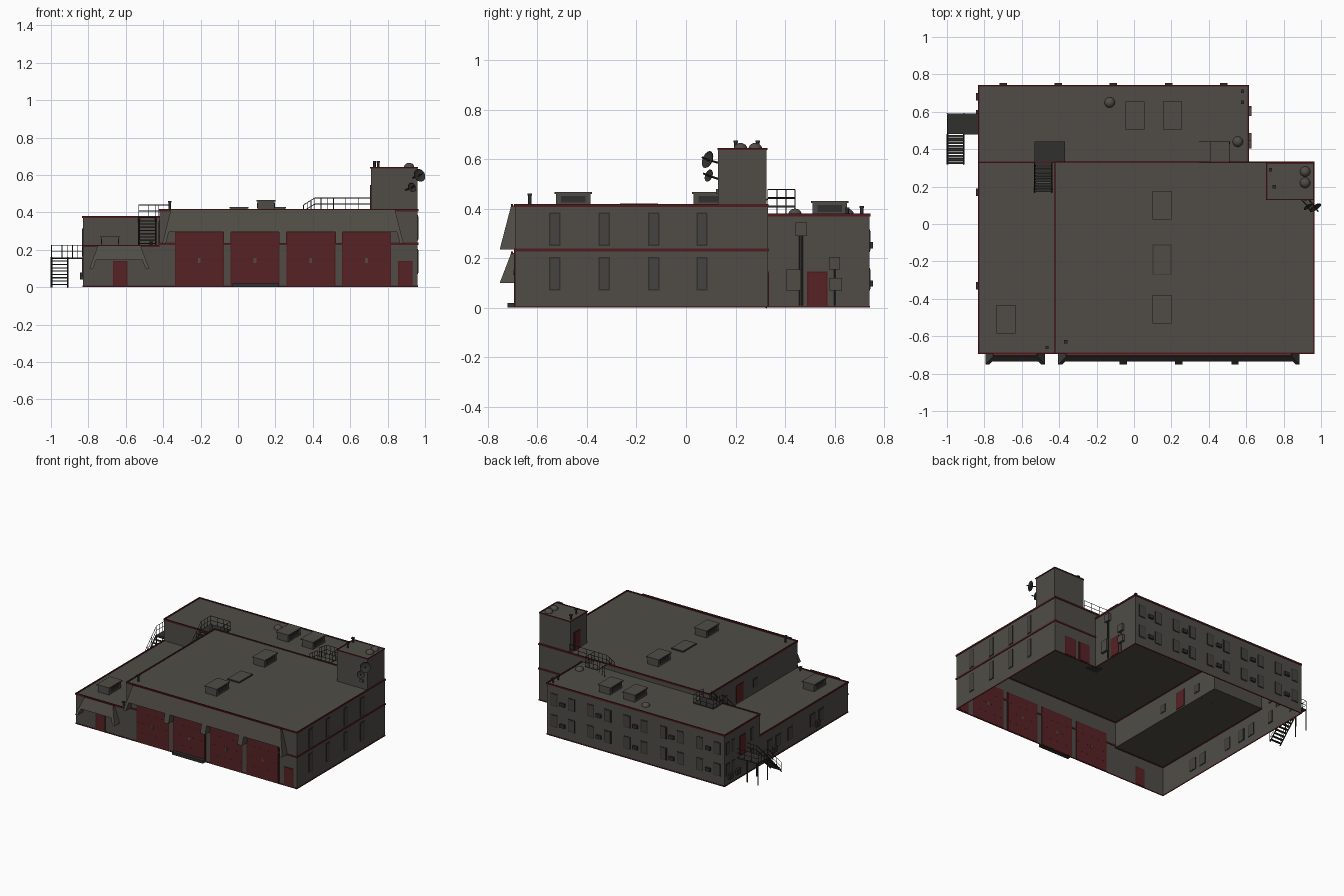
import bpy, bmesh, math
from mathutils import Vector

cube = bpy.data.objects.get("Cube")
if cube:
    bpy.data.objects.remove(cube, do_unlink=True)


def material(name, r, g, b):
    m = bpy.data.materials.new(name)
    m.use_nodes = True
    m.diffuse_color = (r, g, b, 1)
    bsdf = next(n for n in m.node_tree.nodes if n.type == "BSDF_PRINCIPLED")
    bsdf.inputs["Base Color"].default_value = (r, g, b, 1)
    bsdf.inputs["Roughness"].default_value = 0.8
    return m


GREY = material("warm grey wall", .08, .073, .062)
RED = material("dark red paint", .095, .016, .018)
TRIM = material("deep red trim", .08, .011, .013)
DARK = material("dark metal", .03, .029, .026)
PANE = material("grey glass", .06, .056, .05)

# Plan lines and roof heights
W, E, S, N = -.83, .96, -.69, .74
STEP, MID, NOTCH = -.42, .33, .61
LOW, BACK, MAIN, TOP, BAND = .22, .375, .412, .64, .233
TW, TS, TN = .71, .13, .325


def finish(name, bm, mat, smooth=False):
    me = bpy.data.meshes.new(name)
    bm.to_mesh(me)
    bm.free()
    me.materials.append(mat)
    ob = bpy.data.objects.new(name, me)
    bpy.context.collection.objects.link(ob)
    if smooth:
        for p in me.polygons:
            p.use_smooth = True
    return ob


def box(name, x0, x1, y0, y1, z0, z1, mat=GREY):
    bm = bmesh.new()
    bmesh.ops.create_cube(bm, size=1)
    for v in bm.verts:
        v.co = (x1 if v.co.x > 0 else x0, y1 if v.co.y > 0 else y0, z1 if v.co.z > 0 else z0)
    return finish(name, bm, mat)


def face(name, corners, mat=GREY):
    bm = bmesh.new()
    bm.faces.new([bm.verts.new(c) for c in corners])
    return finish(name, bm, mat)


def wall(name, a, b, z0, z1):
    face(name, [(*a, z0), (*b, z0), (*b, z1), (*a, z1)])


def roof(name, x0, x1, y0, y1, z):
    face(name, [(x0, y0, z), (x1, y0, z), (x1, y1, z), (x0, y1, z)])


def trim(name, a, b, z, h=.006, out=.004):
    xs, ys = sorted((a[0], b[0])), sorted((a[1], b[1]))
    box(name, xs[0] - out, xs[1] + out, ys[0] - out, ys[1] + out, z - h, z + h, TRIM)


def plate(name, axis, at, u, w, z0, z1, mat, t=.004):
    # Thin plate on both sides of a wall, centred on u
    if axis == "x":
        return box(name, at - t, at + t, u - w / 2, u + w / 2, z0, z1, mat)
    return box(name, u - w / 2, u + w / 2, at - t, at + t, z0, z1, mat)


def window(axis, at, u, w, z0, z1):
    e = .006
    plate("window_frame", axis, at, u, w, z0, z1, DARK, .003)
    plate("window_pane", axis, at, u, w - 2 * e, z0 + e, z1 - e, PANE)


def door(name, axis, at, u, w, z0, z1):
    plate(name + "_frame", axis, at, u, w + .012, z0, z1 + .006, TRIM, .003)
    plate(name, axis, at, u, w, z0, z1, RED, .0045)


def tubes(name, paths, r=.003, mat=DARK):
    cu = bpy.data.curves.new(name, "CURVE")
    cu.dimensions = "3D"
    cu.bevel_depth, cu.bevel_resolution, cu.use_fill_caps = r, 0, True
    for path in paths:
        sp = cu.splines.new("POLY")
        sp.points.add(len(path) - 1)
        for p, c in zip(sp.points, path):
            p.co = (*c, 1)
    cu.materials.append(mat)
    ob = bpy.data.objects.new(name, cu)
    bpy.context.collection.objects.link(ob)


def railing(name, path, h=.065, posts=4):
    pts = [Vector(p) for p in path]
    up = Vector((0, 0, h))
    lines = [[p + up for p in pts], [p + up / 2 for p in pts]]
    for a, b in zip(pts, pts[1:]):
        for i in range(posts):
            q = a.lerp(b, i / (posts - 1))
            lines.append([q, q + up])
    tubes(name, lines, .002)


def stairs(name, x0, x1, foot, head, n=9):
    (y0, z0), (y1, z1) = foot, head
    d = (y1 - y0) / n
    for i in range(n):
        y, z = y0 + d * i, z0 + (z1 - z0) * (i + 1) / n
        box(name + "_tread", x0, x1, y, y + d * .8, z - .006, z, DARK)
    for x in (x0, x1):
        tubes(name + "_stringer", [[(x, y0, z0), (x, y1, z1)]], .005)
        railing(name + "_rail", [(x, y0, z0), (x, y1, z1)])


# Outer shell: perimeter and steps between the roofs
shell = [("front_low", (W, S), (STEP, S), 0, LOW), ("front_main", (STEP, S), (E, S), 0, MAIN),
         ("side", (E, S), (E, MID), 0, MAIN), ("notch", (E, MID), (NOTCH, MID), 0, MAIN),
         ("wing_end", (NOTCH, MID), (NOTCH, N), 0, BACK), ("back", (NOTCH, N), (W, N), 0, BACK),
         ("wing_side", (W, N), (W, MID), 0, BACK), ("low_side", (W, MID), (W, S), 0, LOW),
         ("main_step", (STEP, MID), (STEP, S), LOW, MAIN), ("wing_step", (W, MID), (STEP, MID), LOW, BACK),
         ("rear_step", (NOTCH, MID), (STEP, MID), BACK, MAIN)]
for name, a, b, z0, z1 in shell:
    wall(name + "_wall", a, b, z0, z1)
    trim(name + "_roof_trim", a, b, z1)
    if z0 == 0:
        trim(name + "_base_trim", a, b, .004, .004, .002)
    if name in ("front_main", "side", "notch"):
        trim(name + "_band", a, b, BAND)
roof("low_roof", W, STEP, S, MID, LOW)
roof("main_roof", STEP, E, S, MID, MAIN)
roof("wing_roof", W, NOTCH, MID, N, BACK)

# Tower
corners = [(TW, TS), (E, TS), (E, TN), (TW, TN)]
for a, b in zip(corners, corners[1:] + corners[:1]):
    wall("tower_wall", a, b, MAIN, TOP)
    trim("tower_trim", a, b, TOP, .004, .003)
roof("tower_roof", TW, E, TS, TN, TOP)
door("tower_door", "x", TW, .25, .06, MAIN, .54)


# Sloped canopies with buttress fins
def prism(name, x0, x1, top, bot, full, flare0=0, flare1=0):
    def depth(z):
        return .016 + .046 * (top - z) / (top - full)
    outline = [(S, top), (S - depth(top), top), (S - depth(bot), bot), (S, bot)]
    bm = bmesh.new()
    rings = []
    for x, f in ((x0, flare0), (x1, flare1)):
        rings.append([bm.verts.new((x + f * (top - z) / (top - full), y, z)) for y, z in outline])
    a, b = rings
    bm.faces.new(a)
    bm.faces.new(b[::-1])
    for i in range(4):
        j = (i + 1) % 4
        bm.faces.new((a[i], b[i], b[j], a[j]))
    bmesh.ops.recalc_face_normals(bm, faces=bm.faces)
    finish(name, bm, GREY)


def canopy(name, x0, x1, top, mid, bot, fins):
    f, w = .045, .02
    prism(name + "_panel", x0, x1, top, mid, bot, -f, f)
    prism(name + "_end_fin", x0, x0 + w, top, bot, bot, -f, -f)
    prism(name + "_end_fin", x1 - w, x1, top, bot, bot, f, f)
    for x in fins:
        prism(name + "_fin", x - w, x + w, top, bot, bot)
    trim(name + "_trim", (x0, S - .012), (x1, S - .012), top)


canopy("main_canopy", -.36, .84, MAIN, .295, .235, [-.057, .24, .54])
canopy("low_canopy", -.75, -.52, LOW, .145, .10, [])

# Garage doors and small front doors
for i in range(4):
    x = -.207 + .298 * i
    door("garage_door", "y", S, x, .25, .005, .29)
    plate("garage_door_handle", "y", S, x, .014, .13, .155, GREY, .006)
    for z in (.075, .148, .22):
        plate("garage_door_seam", "y", S, x, .24, z, z + .002, TRIM, .0048)
box("door_ramp", -.03, .22, S - .03, S, 0, .02, DARK)
for x in (-.63, .895):
    door("front_door", "y", S, x, .065, .008, .135)

# Other doors
door("wing_end_door", "x", NOTCH, .53, .07, .008, .14)
for x in (.71, .83):
    door("notch_door", "y", MID, x, .08, .008, .14)
door("stair_door", "x", W, .53, .06, .165, .30)
door("low_roof_door", "x", STEP, -.02, .07, LOW + .01, .35)

# Windows
for y in (-.53, -.33, -.13, .065):
    for z in (.07, .25):
        window("x", E, y, .045, z, z + .135)
for i in range(5):
    x = -.70 + .295 * i
    for z in (.07, .225):
        for side in (-.07, .07):
            window("y", N, x + side, .055, z, z + .09)
        box("air_conditioner", x - .02, x + .02, N, N + .014, z + .015, z + .04, DARK)
for y in (-.38, -.28, -.02, .12, .22):
    window("x", W, y, .06, .06, .15)
for y in (.42, .64, .70):
    for z in (.07, .225):
        window("x", W, y, .04, z, z + .09)
for y in (-.33, .17, .59, .68):
    box("air_conditioner", W - .016, W, y - .02, y + .02, .04, .08, DARK)
for y in (-.2, .15):
    window("x", STEP, y, .05, .27, .33)

# Utility boxes and conduit on the wing end
for y, z, w, h in ((.435, .07, .06, .085), (.605, .07, .05, .05), (.465, .29, .045, .055), (.60, .155, .045, .05)):
    box("utility_box", NOTCH, NOTCH + .018, y - w / 2, y + w / 2, z, z + h)
x = NOTCH + .006
tubes("conduit", [[(x, y, .01), (x, y, .30)] for y in (.46, .47)] + [[(x, .60, .01), (x, .60, .16)]])


# Rooftop units
def unit(x, y, z, w=.09, d=.14, h=.055):
    a, b = w / 2, d / 2
    box("roof_unit", x - a, x + a, y - b, y + b, z, z + h - .008)
    box("roof_unit_lid", x - a - .006, x + a + .006, y - b - .006, y + b + .006, z + h - .008, z + h)
    box("roof_unit_grille", x - a - .003, x + a + .003, y - b * .7, y + b * .7, z + .012, z + h - .016, DARK)


for x, y, z in ((.15, .10, MAIN), (.15, -.455, MAIN), (.005, .58, BACK), (.205, .58, BACK), (-.685, -.51, LOW)):
    unit(x, y, z)
box("skylight_frame", .10, .20, -.27, -.11, MAIN, MAIN + .005, DARK)
box("skylight", .104, .196, -.266, -.114, MAIN, MAIN + .008)


# Domes, dishes and vents
def bowl(name, centre, r, flat, aim, mat=DARK):
    bm = bmesh.new()
    bmesh.ops.create_uvsphere(bm, u_segments=16, v_segments=10, radius=r)
    bmesh.ops.delete(bm, geom=[v for v in bm.verts if v.co.z < -r * .01], context="VERTS")
    for v in bm.verts:
        v.co.z *= flat
    ob = finish(name, bm, mat, True)
    ob.location = centre
    ob.rotation_euler = Vector(aim).to_track_quat("Z", "Y").to_euler()


for x, y, z in ((-.13, .65, BACK), (.555, .44, BACK), (.915, .28, TOP), (.915, .22, TOP)):
    bowl("roof_dome", (x, y, z), .028, .9, (0, 0, 1), GREY)
for x, y, z, r in ((.965, .095, .595, .036), (.925, .10, .53, .026)):
    aim = Vector((.5, -.75, .3))
    bowl("dish", Vector((x, y, z)) + aim * .012, r, .35, -aim)
    tubes("dish_arm", [[(x - .03, TS, z - .01), (x, y, z), Vector((x, y, z)) + aim * .04]], .004)
box("tower_box", .90, .925, TS - .008, TS, .46, .48)
for x, y, z, h in ((-.365, -.63, MAIN, .05), (.58, .71, BACK, .035), (.58, .65, BACK, .03),
                   (.73, .29, TOP, .035), (.75, .20, TOP, .035), (-.465, -.66, LOW, .03)):
    tubes("vent_pipe", [[(x, y, z), (x, y, z + h)]], .007)
    box("vent_cap", x - .009, x + .009, y - .009, y + .009, z + h - .008, z + h, DARK)

# Outside stair and landing
P, Q, R, Z = -.997, .48, .59, .16
box("landing", P, W, Q, R, Z - .008, Z, DARK)
stairs("outside_stair", P, -.91, (.32, 0), (Q, Z))
railing("landing_rail", [(W, R, Z), (P, R, Z), (P, Q, Z)])
railing("landing_rail", [(-.91, Q, Z), (W, Q, Z)])
tubes("landing_post", [[(x, y, 0), (x, y, Z)] for x in (P, -.91) for y in (Q, R)], .005)

# Stair from the low roof to the wing roof
A, B, C, D = -.53, -.44, -.37, .44
stairs("roof_stair", A, B, (.17, LOW), (MID, BACK))
box("roof_stair_landing", A, C, MID, D, BACK, BACK + .006, DARK)
railing("roof_stair_rail", [(A, MID, BACK), (A, D, BACK), (C, D, BACK), (C, MID, BACK)])

# Walkway from the wing roof to the main roof and tower
A, B = .41, .51
box("walkway", A, B, MID, D, MAIN - .006, MAIN, GREY)
for y in (MID, D):
    railing("walkway_rail", [(.35, y, BACK), (A, y, MAIN), (B, y, MAIN)])
railing("walkway_rail", [(B, D, MAIN), (B, MID, MAIN), (TW, MID, MAIN)])
